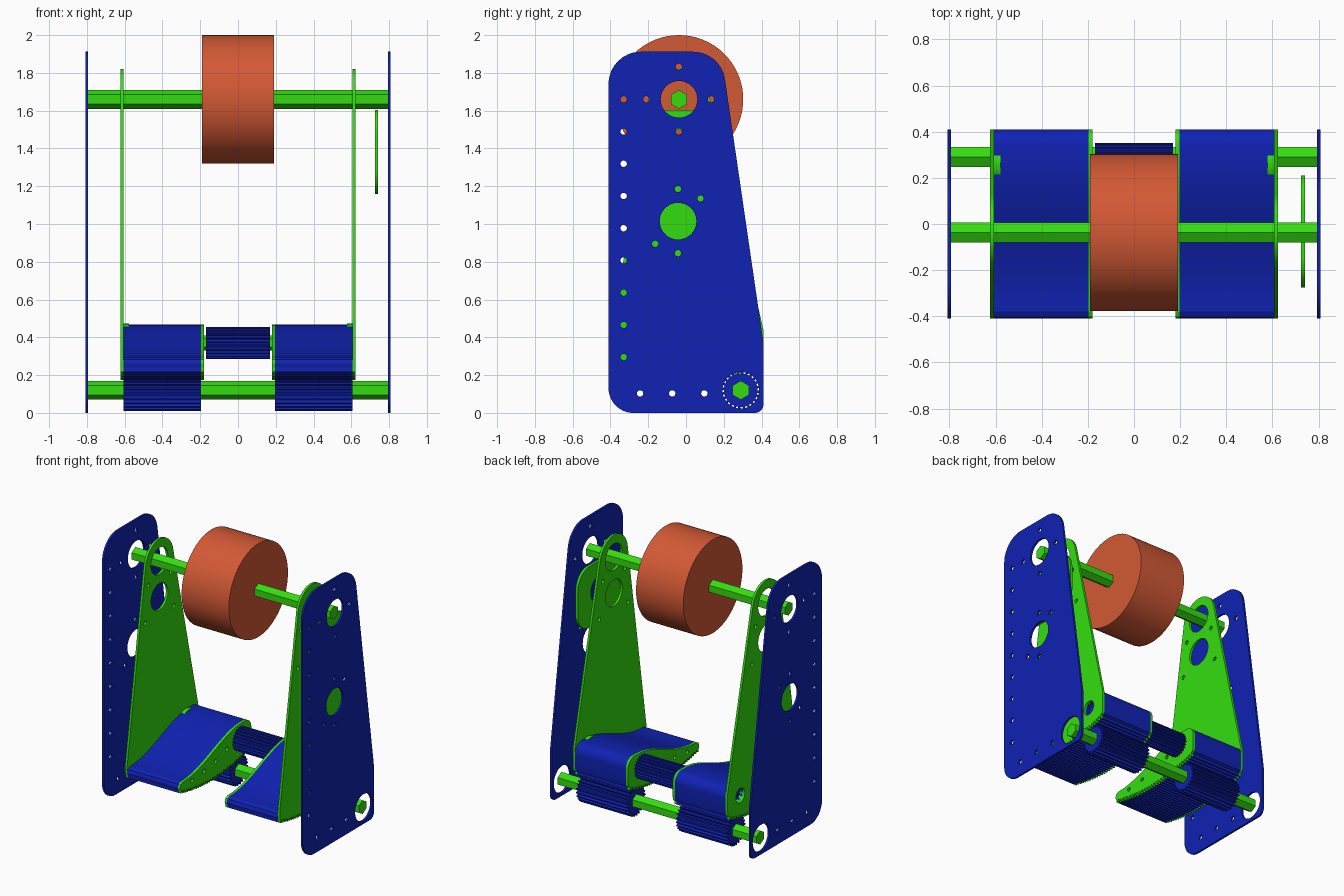
import bpy, bmesh, math
from mathutils import Matrix, Vector

if "Cube" in bpy.data.objects:
    bpy.data.objects.remove(bpy.data.objects["Cube"])

def material(name, rgb):
    m = bpy.data.materials.new(name)
    m.diffuse_color = (*rgb, 1)
    m.use_nodes = True
    m.node_tree.nodes["Principled BSDF"].inputs["Base Color"].default_value = m.diffuse_color
    return m

BLUE = material("blue", (0.005, 0.016, 0.45))
GREEN = material("green", (0.035, 0.72, 0.005))
ORANGE = material("orange", (0.65, 0.10, 0.035))

AXIS = (-0.037, 1.66)     # upper shaft, (y, z)
DRIVE = (0.29, 0.12)      # lower shaft
ROLLER = (0.265, 0.37)    # small roller between the shoes
TO_WORLD = Matrix(((0, 0, 1, 0), (1, 0, 0, 0), (0, 1, 0, 0), (0, 0, 0, 1)))


def circle(c, r, n=32, start=0.0):
    return [(c[0] + r * math.cos(start + 2 * math.pi * i / n),
             c[1] + r * math.sin(start + 2 * math.pi * i / n)) for i in range(n)]


def rounded(corners, n=8):
    """Outline with a fillet radius per corner: (y, z, radius)."""
    out = []
    for i, (y, z, r) in enumerate(corners):
        p = Vector((y, z))
        a = (Vector(corners[i - 1][:2]) - p).normalized()
        b = (Vector(corners[(i + 1) % len(corners)][:2]) - p).normalized()
        half = a.angle(b) / 2
        centre = p + (a + b).normalized() * (r / math.sin(half))
        t0 = p + a * (r / math.tan(half)) - centre
        t1 = p + b * (r / math.tan(half)) - centre
        for k in range(n + 1):
            v = t0.lerp(t1, k / n).normalized() * r + centre
            out.append((v.x, v.y))
    return out


def gear(c, root, tip, teeth):
    out = []
    for i in range(teeth):
        for f, r in ((0, root), (0.4, root), (0.55, tip), (0.85, tip)):
            a = 2 * math.pi * (i + f) / teeth
            out.append((c[0] + r * math.cos(a), c[1] + r * math.sin(a)))
    return out


def extrude(name, outline, x0, x1, mat, holes=()):
    """Fill a (y, z) outline with holes and extrude it along x."""
    cu = bpy.data.curves.new(name, 'CURVE')
    cu.dimensions, cu.fill_mode, cu.extrude = '2D', 'BOTH', abs(x1 - x0) / 2
    for pts in (outline, *holes):
        s = cu.splines.new('POLY')
        s.points.add(len(pts) - 1)
        for q, (y, z) in zip(s.points, pts):
            q.co = (y, z, 0, 1)
        s.use_cyclic_u = True
    tmp = bpy.data.objects.new(name + "_curve", cu)
    bpy.context.collection.objects.link(tmp)
    dg = bpy.context.evaluated_depsgraph_get()
    me = bpy.data.meshes.new_from_object(tmp.evaluated_get(dg))
    bpy.data.objects.remove(tmp)
    me.transform(Matrix.Translation(((x0 + x1) / 2, 0, 0)) @ TO_WORLD)
    bm = bmesh.new()
    bm.from_mesh(me)
    bmesh.ops.remove_doubles(bm, verts=bm.verts, dist=1e-5)
    bmesh.ops.recalc_face_normals(bm, faces=bm.faces)
    bm.to_mesh(me)
    bm.free()
    me.materials.clear()
    me.materials.append(mat)
    me.shade_smooth()
    me.set_sharp_from_angle(angle=math.radians(25))
    ob = bpy.data.objects.new(name, me)
    bpy.context.collection.objects.link(ob)
    return ob


def pair(name, outline, x0, x1, mat, holes=()):
    for side, s in (("right", 1), ("left", -1)):
        extrude(f"{name}_{side}", outline, s * x0, s * x1, mat, holes)


# Toothed arc along the underside of the swinging hood, centred on the upper shaft
teeth_arc = []
N, A0, A1 = 32, -0.252, 0.298
for i in range(N):
    for f, r in ((0.1, 1.463), (0.3, 1.485), (0.6, 1.485), (0.8, 1.463)):
        a = A0 + (A1 - A0) * (i + f) / N
        teeth_arc.append((AXIS[0] + r * math.sin(a), AXIS[1] - r * math.cos(a)))

# Outer side plates
side = rounded([(-0.41, 0, 0.13), (0.41, 0, 0.045), (0.41, 0.37, 0.08),
                (0.185, 1.912, 0.17), (-0.41, 1.912, 0.17)], 10)
spots = [(-0.33, 1.66 - 0.1706 * i) for i in range(9)]
spots += [(-0.21, 1.66), (0.132, 1.66), (-0.038, 1.832), (-0.038, 1.49)]
spots += [(-0.043, 1.185), (0.077, 1.135), (-0.163, 0.895), (-0.043, 0.845)]
spots += [(-0.243, 0.103), (-0.073, 0.103), (0.097, 0.103)]
big = [AXIS, (-0.042, 1.015), DRIVE]
pair("side_plate", side, 0.793, 0.808, BLUE,
     [circle(c, 0.017, 14) for c in spots] + [circle(c, 0.097, 40) for c in big])

# Tall swinging arms with a toothed foot
top = [(AXIS[0] + 0.16 * math.cos(math.radians(a)), AXIS[1] + 0.16 * math.sin(math.radians(a)))
       for a in range(10, 171, 8)]
arm = teeth_arc + [(0.405, 0.27), (0.41, 0.30), (0.41, 0.44)] + top + [(-0.41, 0.30), (-0.405, 0.24)]
pair("swing_arm", arm, 0.606, 0.623, GREEN,
     [circle(AXIS, 0.097, 40), circle((-0.037, 1.40), 0.097, 40), circle(ROLLER, 0.052, 24)]
     + [circle(c, 0.015, 12) for c in ((-0.165, 1.53), (0.09, 1.53), (0.13, 1.27), (-0.2, 1.27))])

# Shoe shape: toothed underside and an S-curved top
shoe = teeth_arc + [(0.405, 0.27), (0.41, 0.30)]
shoe += [(0.34 + 0.07 * math.cos(math.radians(a)), 0.398 + 0.07 * math.sin(math.radians(a)))
         for a in range(0, 91, 10)]
for i in range(21):
    t = 1 - i / 20
    shoe.append((-0.38 + 0.68 * t, 0.295 + 0.172 * (t * t * (3 - 2 * t)) ** 1.1))
shoe += [(-0.402, 0.283), (-0.41, 0.262), (-0.405, 0.24)]
pair("hood", shoe, 0.197, 0.58, BLUE)
pair("hood_end", shoe, 0.58, 0.606, BLUE, [circle(ROLLER, 0.052, 24)])
pair("shoe_plate", shoe, 0.18, 0.197, GREEN,
     [circle(c, 0.015, 12) for c in ((-0.27, 0.265), (-0.13, 0.28), (0.0, 0.3), (0.13, 0.34))])
pair("roller_bearing", circle(ROLLER, 0.102, 40), 0.578, 0.608, GREEN, [circle(ROLLER, 0.052, 24)])

# Drive gears, small roller and the big wheel
pair("drive_gear", gear(DRIVE, 0.089, 0.109, 24), 0.197, 0.606, BLUE)
extrude("small_roller", gear(ROLLER, 0.074, 0.086, 24), -0.17, 0.17, BLUE)
extrude("roller_pin", circle(ROLLER, 0.04, 6, math.pi / 6), -0.19, 0.19, GREEN)
extrude("wheel", circle(AXIS, 0.34, 72), -0.19, 0.19, ORANGE)

# Hexagonal shafts
extrude("upper_shaft", circle(AXIS, 0.05, 6, math.pi / 2), -0.8, 0.8, GREEN)
extrude("lower_shaft", circle(DRIVE, 0.05, 6, math.pi / 2), -0.8, 0.8, GREEN)

# Single mounting plate between right arm and right side plate
mount = rounded([(-0.275, 1.16, 0.13), (0.21, 1.16, 0.13), (0.21, 1.603, 0.13), (-0.275, 1.603, 0.13)])
extrude("mount_plate", mount, 0.724, 0.742, GREEN, [circle((-0.037, 1.40), 0.097, 40)])
